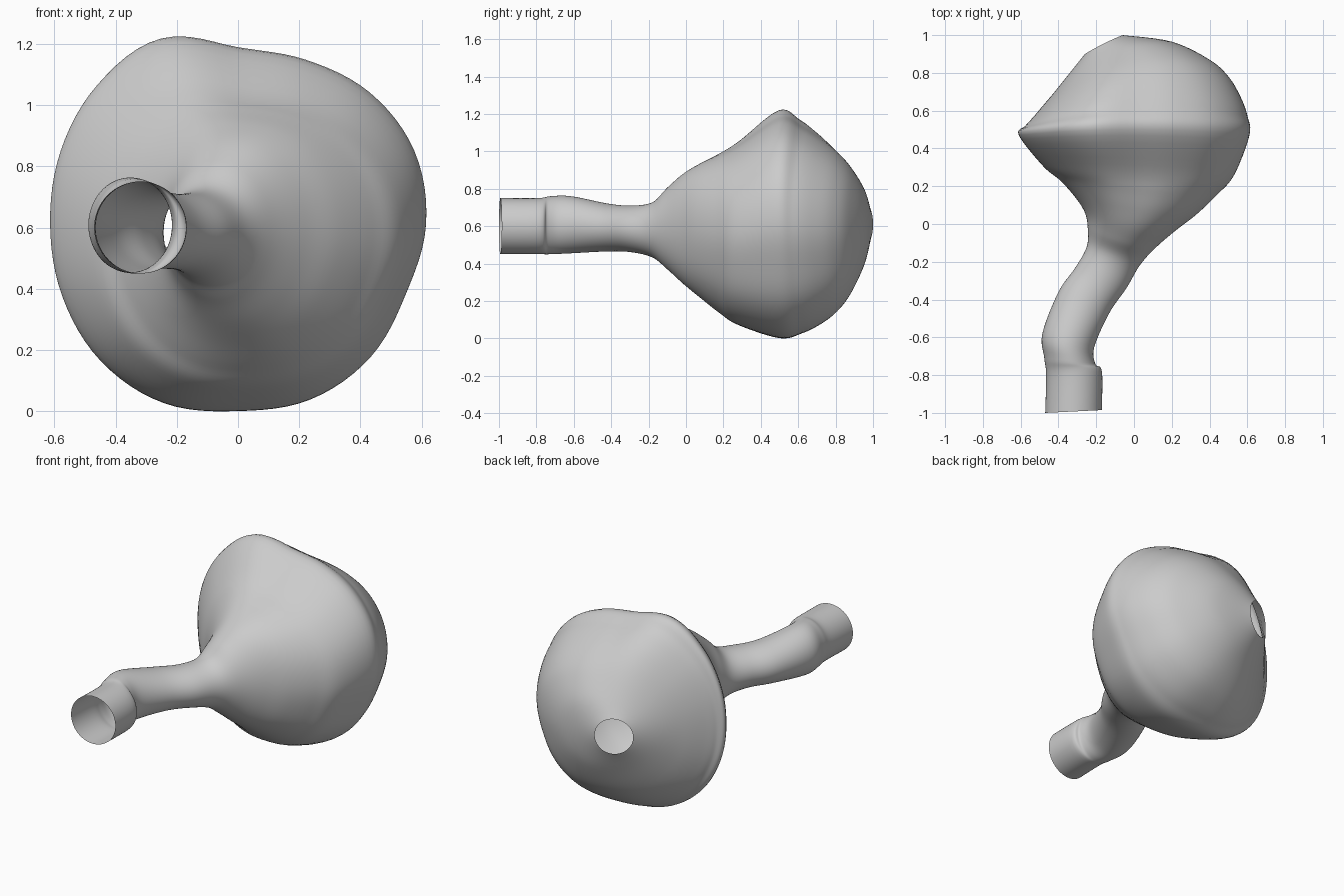
import bpy, bmesh, math

cube = bpy.data.objects.get("Cube")
if cube:
    bpy.data.objects.remove(cube, do_unlink=True)

# One plain grey for the whole shell
grey = bpy.data.materials.new("plain grey")
grey.use_nodes = True
colour = (0.6, 0.6, 0.6, 1)
grey.diffuse_color = colour
grey.node_tree.nodes["Principled BSDF"].inputs["Base Color"].default_value = colour

# Neck stations: left x, left y, right x, right y, bottom z, top z
neck = [
    (-.47, -1, -.17, -.985, .45, .75),
    (-.465, -.8, -.17, -.78, .45, .75),
    (-.475, -.71, -.205, -.74, .45, .76),
    (-.485, -.58, -.21, -.65, .455, .76),
    (-.4, -.36, -.13, -.47, .465, .72),
    (-.31, -.23, -.04, -.34, .46, .71),
    (-.25, -.12, .03, -.22, .43, .73),
]
# Bulb stations: the same, then the y of the top and bottom points
belly = [
    (-.245, -.02, .11, -.13, .365, .81, -.09),
    (-.26, .06, .22, -.035, .29, .885, -.01),
    (-.31, .14, .33, .05, .215, .945, .08),
    (-.39, .23, .44, .155, .135, 1, .18),
    (-.48, .305, .53, .26, .07, 1.06, .28),
    (-.61, .47, .61, .47, 0, 1.22, .5),
    (-.575, .52, .6, .57, .025, 1.17, .62),
    (-.53, .57, .565, .67, .075, 1.1, .72),
    (-.475, .635, .5, .78, .14, 1.025, .8),
    (-.42, .7, .4, .87, .23, .94, .865),
    (-.34, .8, .2, .965, .37, .825, .925),
    (-.26, .9, -.06, 1, .5, .72, .955),
]
stations = [s + ((s[1] + s[3]) / 2,) for s in neck] + belly

# Radius of the lopsided bulb outline, at equal angles
bulb = [.61, .62, .605, .578, .575, .653, .643, .623,
        .61, .617, .63, .63, .608, .617, .61, .59]
SIDES, STEPS = 96, 6


def spline(a, b, c, d, t):
    """Catmull-Rom value between b and c."""
    return b + .5 * t * (c - a + t * (2*a - 5*b + 4*c - d + t * (3*(b - c) + d - a)))


def bulb_radius(f):
    n = len(bulb)
    i = int(f * n)
    p = [bulb[(i + k) % n] for k in (-1, 0, 1, 2)]
    return spline(*p, f * n - i) / .61


def ring(bm, station):
    """Bowed cross-section: round where narrow, lopsided where wide."""
    left_x, left_y, right_x, right_y, bottom, top, middle_y = station
    width = right_x - left_x
    blend = min(max((width - .35) / .8, 0), 1)
    verts = []
    for k in range(SIDES):
        f = k / SIDES
        r = 1 + blend * (bulb_radius(f) - 1)
        u = r * math.cos(math.tau * f)
        v = r * math.sin(math.tau * f)
        x = (left_x + right_x + width * u) / 2
        y = middle_y * (1 - u * u) + (left_y * (u - 1) + right_y * (u + 1)) * u / 2
        z = (bottom + top + (top - bottom) * v) / 2
        verts.append(bm.verts.new((x, y, z)))
    return verts


# Open shell: bent neck flowing into the bulb, with a round hole at the back
bm = bmesh.new()
rings = []
last = len(stations) - 1
for i in range(last):
    four = [stations[min(max(i + k, 0), last)] for k in (-1, 0, 1, 2)]
    for j in range(STEPS):
        rings.append(ring(bm, [spline(*q, j / STEPS) for q in zip(*four)]))
rings.append(ring(bm, stations[last]))
for a, b in zip(rings, rings[1:]):
    for k in range(SIDES):
        n = (k + 1) % SIDES
        bm.faces.new((a[k], a[n], b[n], b[k])).smooth = True

mesh = bpy.data.meshes.new("hollow_bulb_with_neck")
bmesh.ops.recalc_face_normals(bm, faces=bm.faces)
bm.to_mesh(mesh)
bm.free()
mesh.materials.append(grey)
shell = bpy.data.objects.new("hollow_bulb_with_neck", mesh)
bpy.context.collection.objects.link(shell)
